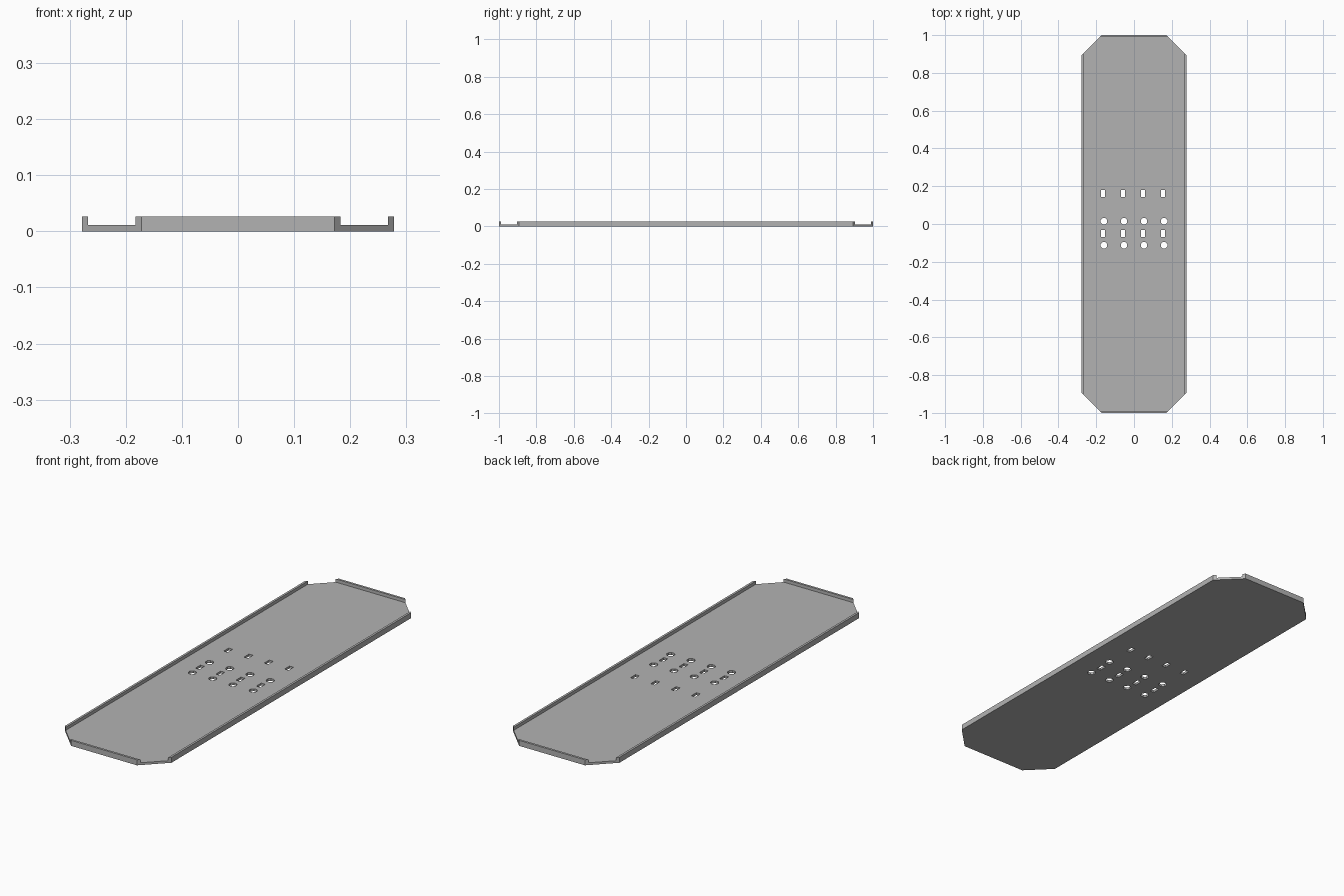
import bpy, bmesh, math

if "Cube" in bpy.data.objects:
    bpy.data.objects.remove(bpy.data.objects["Cube"])

HALF_W, HALF_L, CUT = 0.278, 1.0, 0.106   # outer size and corner chamfer
FLOOR, TOP, WALL = 0.011, 0.026, 0.0105   # floor height, rim height, rim thickness

grey = bpy.data.materials.new("grey metal")
grey.diffuse_color = (0.45, 0.45, 0.45, 1)
grey.use_nodes = True
grey.node_tree.nodes["Principled BSDF"].inputs["Base Color"].default_value = grey.diffuse_color


def add_prisms(bm, outline, z0, z1):
    """Extrude a flat outline from z0 to z1."""
    face = bm.faces.new([bm.verts.new((x, y, z0)) for x, y in outline])
    up = bmesh.ops.extrude_face_region(bm, geom=[face])["geom"]
    for v in up:
        if isinstance(v, bmesh.types.BMVert):
            v.co.z = z1


def make_object(name, prisms):
    bm = bmesh.new()
    for outline, z0, z1 in prisms:
        add_prisms(bm, outline, z0, z1)
    bmesh.ops.recalc_face_normals(bm, faces=bm.faces)
    mesh = bpy.data.meshes.new(name)
    bm.to_mesh(mesh)
    bm.free()
    mesh.materials.append(grey)
    obj = bpy.data.objects.new(name, mesh)
    bpy.context.collection.objects.link(obj)
    return obj


def rect(x, y, hx, hy):
    return [(x - hx, y - hy), (x + hx, y - hy), (x + hx, y + hy), (x - hx, y + hy)]


def disc(x, y, r, n=8):
    angles = [math.tau * (i + 0.5) / n for i in range(n)]
    return [(x + r * math.cos(a), y + r * math.sin(a)) for a in angles]


# Chamfered base plate
a, b = HALF_W - CUT, HALF_L - CUT
octagon = [(-a, -HALF_L), (a, -HALF_L), (HALF_W, -b), (HALF_W, b),
           (a, HALF_L), (-a, HALF_L), (-HALF_W, b), (-HALF_W, -b)]
plate = make_object("base_plate", [(octagon, 0, FLOOR)])

# Rim walls, mitred along the chamfers and open at the corners
for s, side in ((-1, "left"), (1, "right")):
    wall = [(s * HALF_W, -b), (s * HALF_W, b),
            (s * (HALF_W - WALL), b + WALL), (s * (HALF_W - WALL), -b - WALL)]
    make_object(side + "_rim", [(wall, FLOOR, TOP)])
for s, side in ((-1, "front"), (1, "back")):
    wall = [(-a, s * HALF_L), (a, s * HALF_L),
            (a + WALL, s * (HALF_L - WALL)), (-a - WALL, s * (HALF_L - WALL))]
    make_object(side + "_rim", [(wall, FLOOR, TOP)])

# Rows of slots and round holes through the floor
holes = []
for i in range(4):
    x = (i - 1.5) * 0.106
    for y in (0.161, -0.05):
        holes.append((rect(x - 0.005, y, 0.0105, 0.0185), -0.05, 0.05))
    for y in (0.014, -0.113):
        holes.append((disc(x, y, 0.0185), -0.05, 0.05))
cutter = make_object("hole_cutter", holes)
cutter.hide_render = True
cutter.hide_viewport = True
cut = plate.modifiers.new("holes", "BOOLEAN")
cut.operation = "DIFFERENCE"
cut.solver = "EXACT"
cut.object = cutter
